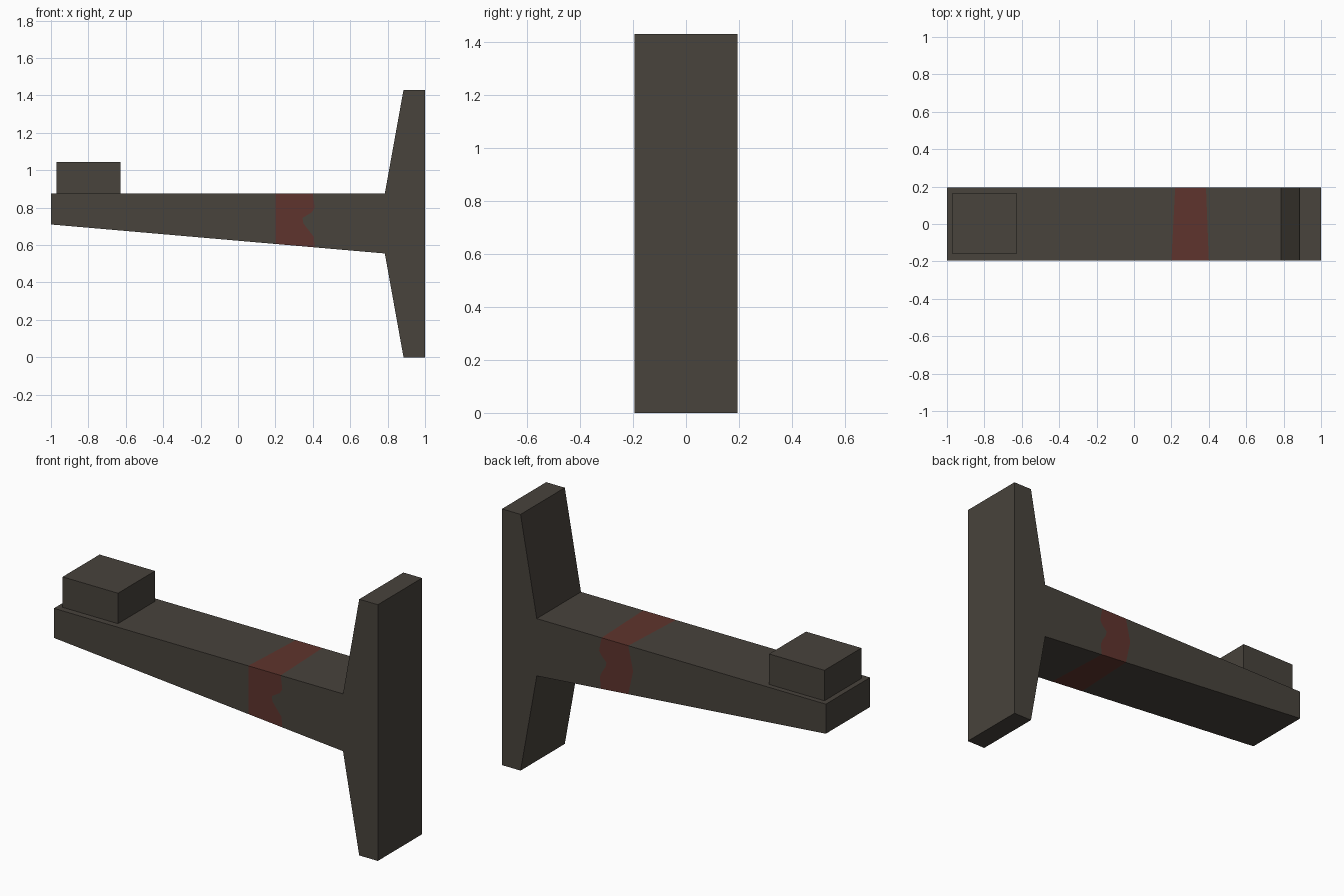
import bpy, bmesh

if "Cube" in bpy.data.objects:
    bpy.data.objects.remove(bpy.data.objects["Cube"])


def material(name, srgb):
    m = bpy.data.materials.new(name)
    lin = [((c / 255 + 0.055) / 1.055) ** 2.4 for c in srgb]
    m.diffuse_color = (*lin, 1)
    m.use_nodes = True
    m.node_tree.nodes["Principled BSDF"].inputs["Base Color"].default_value = m.diffuse_color
    return m


dark = material("dark grey brown", (72, 67, 60))
red = material("rust red", (95, 52, 45))

HALF = 0.195   # half depth
TOP = 0.875    # beam top


def underside(x):
    return 0.71 - (x + 1) * 0.155 / 1.785


def edge(points):
    """Ragged paint edge from the beam top down to its sloped underside."""
    x0, x1 = points[0][0], points[-1][0]
    return [(x0, TOP)] + points[1:-1] + [(x1, underside(x1))]


# Paint edges on the front and back faces, top to bottom
left_f = edge([(0.2, 0), (0.2, 0.74), (0.2, 0)])
left_b = edge([(0.22, 0), (0.19, 0.74), (0.22, 0)])
right_f = edge([(0.40, 0), (0.41, 0.80), (0.395, 0.775), (0.345, 0.745),
                (0.35, 0.715), (0.385, 0.67), (0.405, 0.645), (0.41, 0)])
right_b = edge([(0.385, 0), (0.40, 0.80), (0.385, 0.775), (0.355, 0.745),
                (0.36, 0.72), (0.385, 0.68), (0.395, 0.655), (0.39, 0)])

tip = [(-1, 0.71), (-1, TOP)]
flange = [(0.785, TOP), (0.885, 1.43), (1, 1.43), (1, 0), (0.885, 0), (0.785, 0.555)]

# Body: tip section, painted band and flanged end, with no inner walls
bm = bmesh.new()
sections = [
    (tip + left_f, tip + left_b, 0),
    (left_f[::-1] + right_f, left_b[::-1] + right_b, 1),
    (right_f[::-1] + flange, right_b[::-1] + flange, 0),
]
inner_f = set(left_f + right_f)
for front, back, mat in sections:
    f = [bm.verts.new((x, -HALF, z)) for x, z in front]
    b = [bm.verts.new((x, HALF, z)) for x, z in back]
    faces = [bm.faces.new(f), bm.faces.new(b[::-1])]
    n = len(f)
    for i in range(n):
        j = (i + 1) % n
        p, q = front[i], front[j]
        if any(p in e and q in e for e in (left_f, right_f)):
            continue
        faces.append(bm.faces.new((f[j], f[i], b[i], b[j])))
    for face in faces:
        face.material_index = mat
bmesh.ops.remove_doubles(bm, verts=bm.verts, dist=1e-5)
bmesh.ops.recalc_face_normals(bm, faces=bm.faces)
bmesh.ops.triangulate(bm, faces=[f for f in bm.faces if len(f.verts) > 4])
mesh = bpy.data.meshes.new("bracket_body")
bm.to_mesh(mesh)
bm.free()
mesh.materials.append(dark)
mesh.materials.append(red)
bpy.context.collection.objects.link(bpy.data.objects.new("bracket_body", mesh))

# Block sitting on the tip
bpy.ops.mesh.primitive_cube_add(size=1, location=(-0.8, 0.003, 0.96))
block = bpy.context.object
block.name = "tip_block"
block.scale = (0.342, 0.326, 0.17)
block.data.materials.append(dark)
